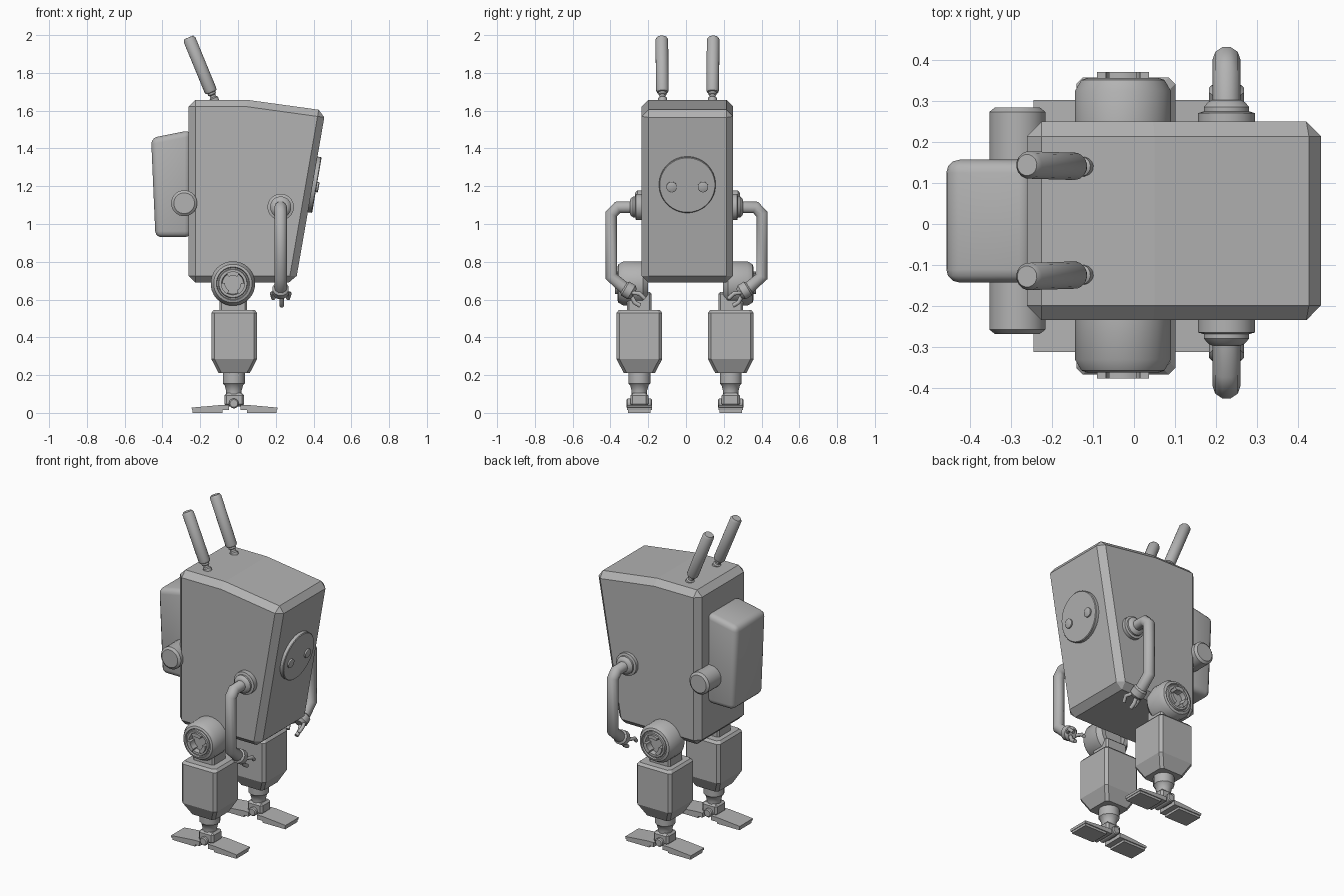
import bpy, bmesh, math
from mathutils import Vector

if "Cube" in bpy.data.objects:
    bpy.data.objects.remove(bpy.data.objects["Cube"])

# Dark grey paint shared by every part
paint = bpy.data.materials.new("dark_grey")
paint.diffuse_color = (.45, .45, .45, 1)
paint.use_nodes = True
paint.node_tree.nodes["Principled BSDF"].inputs["Base Color"].default_value = paint.diffuse_color


def add(name, data):
    data.materials.append(paint)
    ob = bpy.data.objects.new(name, data)
    bpy.context.collection.objects.link(ob)
    return ob


def finish(name, bm, angle=35):
    bmesh.ops.recalc_face_normals(bm, faces=bm.faces)
    me = bpy.data.meshes.new(name)
    bm.to_mesh(me)
    bm.free()
    me.shade_smooth()
    me.set_sharp_from_angle(angle=math.radians(angle))
    return add(name, me)


def prism(name, profile, y0, y1, bevel=0.0, segs=1, angle=30):
    """Extrude an x-z profile along y, with bevelled sharp edges."""
    bm = bmesh.new()
    f = bm.faces.new([bm.verts.new((x, y0, z)) for x, z in profile])
    r = bmesh.ops.extrude_face_region(bm, geom=[f])
    vs = [g for g in r["geom"] if isinstance(g, bmesh.types.BMVert)]
    bmesh.ops.translate(bm, verts=vs, vec=(0, y1 - y0, 0))
    bmesh.ops.recalc_face_normals(bm, faces=bm.faces)
    if bevel:
        es = [e for e in bm.edges if e.calc_face_angle(0) > 0.4]
        bmesh.ops.bevel(bm, geom=es, offset=bevel, segments=segs, profile=0.5,
                        affect='EDGES', clamp_overlap=True)
    return finish(name, bm, angle)


def lathe(name, profile, origin, axis, n=24):
    """Revolve (radius, distance) points about an axis through origin."""
    q = Vector(axis).to_track_quat('Z', 'Y')
    bm = bmesh.new()
    rings = []
    for r, t in profile:
        rings.append([bm.verts.new(Vector(origin) + q @ Vector(
            (r * math.cos(math.tau * (i + .5) / n), r * math.sin(math.tau * (i + .5) / n), t)))
            for i in range(n)])
    for a, b in zip(rings, rings[1:]):
        for i in range(n):
            j = (i + 1) % n
            bm.faces.new((a[i], a[j], b[j], b[i]))
    bm.faces.new(rings[0])
    bm.faces.new(rings[-1])
    return finish(name, bm)


def tube(name, pts, radius):
    cu = bpy.data.curves.new(name, 'CURVE')
    cu.dimensions = '3D'
    cu.bevel_depth = radius
    cu.bevel_resolution = 3
    cu.use_fill_caps = True
    sp = cu.splines.new('POLY')
    sp.points.add(len(pts) - 1)
    for p, c in zip(sp.points, pts):
        p.co = (*c, 1)
    return add(name, cu)


# Body shell, leaning face on the +x side
prism("body", [(-.262, .69), (.305, .69), (.463, 1.60), (.05, 1.657), (-.262, 1.657)],
      -.235, .25, .036, 1, 5)

# Backpack and its cross tank
prism("backpack", [(-.437, .93), (-.25, .93), (-.25, 1.497), (-.46, 1.455)],
      -.143, .157, .032, 3, 40)
lathe("backpack_tank", [(.055, -.273), (.069, -.262), (.069, .27), (.055, .281)],
      (-.285, .004, 1.11), (0, 1, 0))

# Face disc with two eyes
face_n = Vector((.91, 0, -.156)).normalized()
face_c = Vector((.394, .007, 1.21))
lathe("face_disc", [(.15, -.02), (.15, .02), (.146, .024)], face_c, face_n, 40)
for s in (-1, 1):
    lathe("eye", [(.028, 0), (.028, .031), (.022, .034)],
          face_c + Vector((0, s * .083, -.01)), face_n, 20)

for s in (-1, 1):
    side = (0, s, 0)

    # Ears: thin neck then capped rod
    ear = Vector((-.118, .008 + s * .132, 1.64))
    lathe("ear", [(.024, 0), (.024, .028), (.016, .034), (.016, .045), (.022, .05), (.022, .06),
                  (.03, .063), (.034, .075), (.034, .363), (.026, .376)],
          ear, (-.134, s * .004, .325), 16)

    # Arm: shoulder flanges and bent tube
    ax, oy = .226, .003
    lathe("shoulder", [(.07, .225), (.07, .268), (.056, .272), (.056, .283), (.045, .295), (.036, .3)],
          (ax, oy, 1.09), side)
    tube("arm", [(ax, oy + s * y, z) for y, z in
                 ((.24, 1.088), (.365, 1.088), (.399, 1.052), (.399, .722), (.325, .658))], .034)

    # Hand: palm and three claws
    wrist = Vector((ax, oy + s * .335, .664))
    lathe("palm", [(.03, 0), (.044, .012), (.044, .05), (.03, .066)], wrist, (0, -s * .85, -.5), 12)
    for dx in (-.03, .03):
        k = math.copysign(1, dx)
        tube("finger", [(ax + dx, oy + s * .285, .635), (ax + dx + k * .017, oy + s * .25, .632),
                        (ax + dx + k * .008, oy + s * .222, .605)], .011)
    tube("thumb", [(ax + .004, oy + s * .295, .625), (ax + .006, oy + s * .275, .585),
                   (ax + .006, oy + s * .245, .567)], .012)

    # Hip drum with recessed outer and inner faces
    lx, ly = -.027, -.003
    lathe("hip_drum", [(.07, .225), (.07, .198), (.095, .198), (.118, .225), (.118, .328), (.102, .355),
                       (.088, .36), (.084, .352), (.078, .352), (.074, .36), (.06, .36), (.056, .33)],
          (lx, ly, .685), side, 28)
    for k in range(3):
        a = math.tau * k / 3 + math.pi / 2
        arc = [a + math.radians(d) for d in (-32, -16, 0, 16, 32)]
        ring = [(r * math.cos(t), r * math.sin(t)) for r, ts in
                ((.064, arc), (.042, arc[::-1])) for t in ts]
        prism("hip_lug", [(lx + x, .685 + z) for x, z in ring],
              ly + s * .325, ly + s * .374)

    # Thigh: box tapering at the bottom, with a neck into the hip
    ly = -.005 + s * .242
    bm = bmesh.new()
    rows = []
    for w, z in ((.082, .21), (.121, .285), (.121, .53), (.108, .545)):
        c = w - .016
        rows.append([bm.verts.new((-.02 + x, ly + y, z)) for x, y in
                     ((w, -c), (w, c), (c, w), (-c, w), (-w, c), (-w, -c), (-c, -w), (c, -w))])
    for a, b in zip(rows, rows[1:]):
        for i in range(8):
            bm.faces.new((a[i], a[(i + 1) % 8], b[(i + 1) % 8], b[i]))
    bm.faces.new(rows[0])
    bm.faces.new(rows[-1])
    finish("thigh", bm, 10)
    prism("thigh_neck", [(-.098, .53), (.048, .53), (.048, .64), (-.098, .64)],
          ly - .065, ly + .065, .01)

    # Shin and ankle
    lathe("shin", [(.06, .212), (.06, .155), (.05, .145), (.042, .115), (.042, .09)][::-1],
          (-.022, ly, 0), (0, 0, 1), 12)
    prism("ankle", [(-.072, .035), (.032, .035), (.032, .104), (-.072, .104)],
          ly - .048, ly + .048, .012)
    lathe("ankle_pin", [(.02, -.068), (.026, -.062), (.026, .062), (.02, .068)],
          (-.022, ly, .05), (0, 1, 0), 16)

    # Foot: toe and heel plates with thin soles
    for name, k in (("toe", 1), ("heel", -1)):
        px = lambda d: -.018 + k * d
        prism(name + "_plate", [(px(.03), .014), (px(.225), .014), (px(.228), .028), (px(.07), .042),
                                (px(.03), .042)], ly - .066, ly + .066)
        prism(name + "_sole", [(px(.065), .0), (px(.222), .0), (px(.222), .015), (px(.065), .015)],
              ly - .06, ly + .06)
